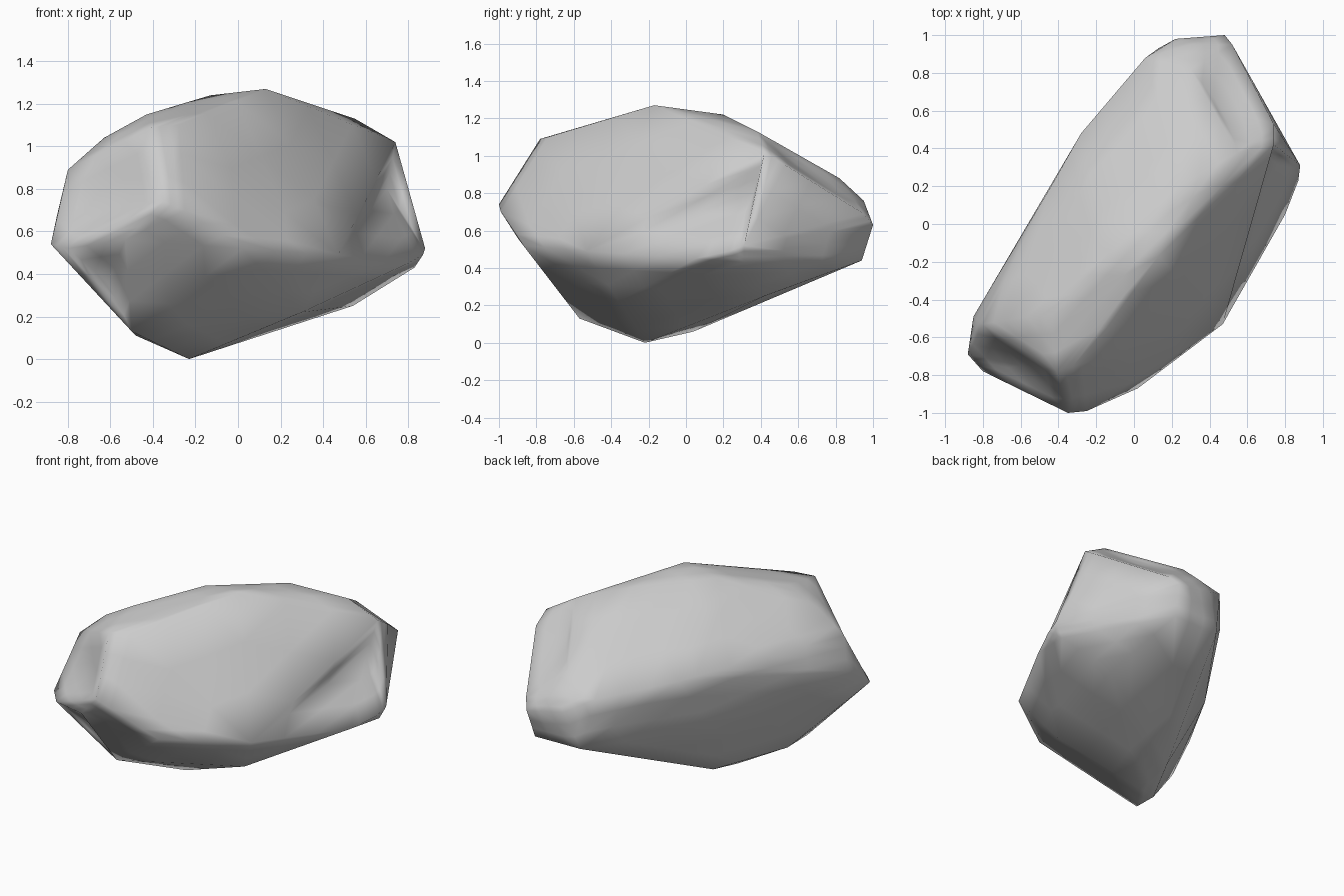
import bpy, bmesh
from mathutils import Vector
from mathutils.bvhtree import BVHTree

if "Cube" in bpy.data.objects:
    bpy.data.objects.remove(bpy.data.objects["Cube"])

# corners of the boulder
corners = [
    # front-left end
    (-.88, -.69, .54), (-.80, -.78, .52), (-.53, -.90, .56), (-.35, -1.0, .74),
    (-.25, -.99, .70), (-.80, -.53, .89), (-.85, -.49, .68), (-.41, -.78, 1.09),
    (-.28, -.74, 1.10), (-.63, -.50, 1.04),
    # lower right ridge
    (.02, -.87, .52), (.47, -.53, .49), (.80, .05, .45), (.87, .23, .49),
    (.88, .31, .52), (.83, .31, .43),
    # right face edge
    (.70, .12, .76),
    # crown
    (-.43, -.48, 1.15), (-.13, -.16, 1.24), (.13, -.17, 1.27), (.24, .20, 1.22),
    (.55, .38, 1.13), (.74, .42, 1.02), (.74, .53, .95),
    # back end
    (.48, 1.0, .63), (.52, .95, .69), (.30, .95, .76), (.30, .82, .88),
    (.64, .70, .84), (.22, .98, .68), (.06, .88, .77), (.46, .94, .44),
    (.13, .93, .44),
    # left ridge and the bulge below it
    (-.28, .48, .83), (-.45, .18, .86), (-.70, -.30, .84),
    (-.36, .24, .45), (-.06, .66, .46),
    # underside
    (-.23, -.22, 0), (-.50, -.57, .13), (-.48, -.39, .11), (-.23, .04, .06),
    (.54, .42, .25), (.30, -.36, .22),
]
# hollows pressed into the faces
dents = [(-.60, -.75, .72), (.70, .36, .80), (.48, .60, .95), (-.61, -.66, .36)]


def hull(points):
    bm = bmesh.new()
    for p in points:
        bm.verts.new(p)
    bmesh.ops.convex_hull(bm, input=bm.verts)
    bmesh.ops.delete(bm, geom=[v for v in bm.verts if not v.link_faces], context='VERTS')
    bmesh.ops.recalc_face_normals(bm, faces=bm.faces)
    return bm


# raise each hollow just outside the hull so it is woven in, then press it back
base = hull(corners)
tree = BVHTree.FromBMesh(base)
base.free()
raised = []
for d in dents:
    loc, nor = tree.find_nearest(Vector(d))[:2]
    raised.append(loc + nor * .01)
bm = hull(corners + raised)
for d, r in zip(dents, raised):
    min(bm.verts, key=lambda v: (v.co - r).length).co = d

# keep the faces flat and the shading soft only near the ridges
bmesh.ops.subdivide_edges(bm, edges=bm.edges, cuts=2, use_grid_fill=True)
bmesh.ops.triangulate(bm, faces=bm.faces)
for f in bm.faces:
    f.smooth = True

mesh = bpy.data.meshes.new("boulder")
bm.to_mesh(mesh)
bm.free()
bpy.context.collection.objects.link(bpy.data.objects.new("boulder", mesh))
